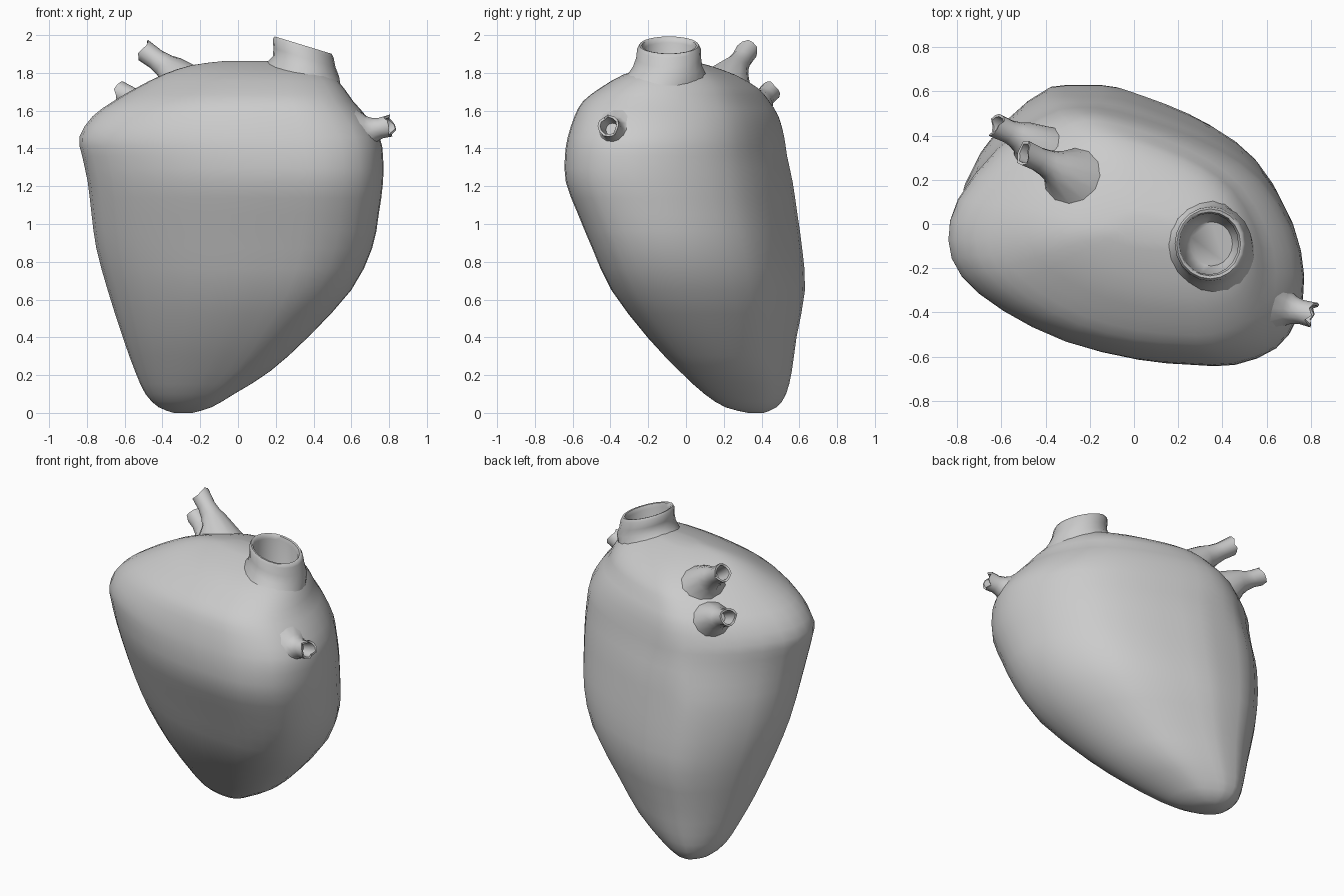
import bpy, bmesh, math, random
from mathutils import Vector

if "Cube" in bpy.data.objects:
    bpy.data.objects.remove(bpy.data.objects["Cube"])

random.seed(4)


def smooth_points(pts, steps, closed):
    """Catmull-Rom resampling of tuples of any size."""
    pts = [Vector(p) for p in pts]
    n, out = len(pts), []
    for i in range(n if closed else n - 1):
        if closed:
            a, b, c, d = (pts[(i + k) % n] for k in (-1, 0, 1, 2))
        else:
            a, b, c, d = (pts[min(max(i + k, 0), n - 1)] for k in (-1, 0, 1, 2))
        for s in range(steps):
            t = s / steps
            out.append(b + (c - a) * (t / 2) + (a * 2 - b * 5 + c * 4 - d) * (t * t / 2)
                       + (b * 3 - a - c * 3 + d) * (t ** 3 / 2))
    if not closed:
        out.append(pts[-1])
    return out


def loft(name, rings, cap_start=True, angle=60):
    """Skin a stack of equal-sized rings and cap the ends."""
    bm = bmesh.new()
    vs = [[bm.verts.new(p) for p in r] for r in rings]
    n = len(vs[0])
    for a, b in zip(vs, vs[1:]):
        for i in range(n):
            j = (i + 1) % n
            bm.faces.new((a[i], a[j], b[j], b[i]))
    if cap_start:
        bm.faces.new(vs[0][::-1])
    bm.faces.new(vs[-1])
    bmesh.ops.recalc_face_normals(bm, faces=bm.faces)
    me = bpy.data.meshes.new(name)
    bm.to_mesh(me)
    bm.free()
    ob = bpy.data.objects.new(name, me)
    bpy.context.collection.objects.link(ob)
    bpy.ops.object.select_all(action='DESELECT')
    bpy.context.view_layer.objects.active = ob
    ob.select_set(True)
    bpy.ops.object.shade_smooth_by_angle(angle=math.radians(angle))
    return ob


def ring(center, normal, r, n, jag=None):
    """Circle around a centre; jag shifts points along the normal."""
    nrm = Vector(normal).normalized()
    u = nrm.cross(Vector((0, 1, 0))).normalized()
    v = nrm.cross(u)
    return [Vector(center) + (u * math.cos(2 * math.pi * i / n) + v * math.sin(2 * math.pi * i / n)) * r
            + nrm * (jag[i] if jag else 0) for i in range(n)]


# Heart body: one outline scaled to the extents of each level
outline = [(-.85, -.02), (-.8, .18), (-.62, .42), (-.42, .58), (-.26, .64), (-.08, .62),
           (.16, .54), (.39, .43), (.58, .28), (.72, .04), (.77, -.2), (.74, -.4),
           (.64, -.55), (.45, -.63), (.25, -.63), (0, -.605), (-.32, -.52), (-.6, -.37), (-.79, -.2)]
unit = [((x + .04) / .81, (y - .005) / .635) for x, y in smooth_points(outline, 2, True)]
# z, xmin, xmax, ymin, ymax
levels = [(0, -.34, -.24, .33, .41), (.03, -.42, -.14, .21, .48), (.1, -.49, -.02, .1, .53),
          (.22, -.545, .17, -.03, .56), (.4, -.61, .37, -.2, .585), (.65, -.69, .6, -.39, .63),
          (.87, -.75, .71, -.49, .615), (1.05, -.775, .745, -.565, .59), (1.22, -.795, .768, -.63, .565),
          (1.36, -.825, .768, -.635, .535), (1.46, -.84, .75, -.62, .52), (1.57, -.77, .68, -.585, .49),
          (1.65, -.66, .61, -.54, .44), (1.72, -.54, .56, -.45, .38), (1.79, -.4, .49, -.33, .26),
          (1.84, -.25, .37, -.18, .12), (1.862, -.08, .2, -.08, .03)]
rings = []
for z, x0, x1, y0, y1 in smooth_points(levels, 2, False):
    # the back left corner is fuller below the shoulder
    k = .2 * max(0, min(1, (1.5 - z) / .4))
    row = []
    for u, v in unit:
        f = 1 + k * max(0, -u * v) if u < 0 < v else 1
        u, v = max(-1, u * f), min(1, v * f)
        row.append(Vector(((x0 + x1) / 2 + u * (x1 - x0) / 2, (y0 + y1) / 2 + v * (y1 - y0) / 2, z)))
    rings.append(row)
body = loft("heart_body", rings)
bpy.context.view_layer.update()


def root_ring(center, r, n):
    """Ring lying on the body surface, sunk slightly."""
    _, loc, nrm, _ = body.closest_point_on_mesh(Vector(center))
    out = []
    for p in ring(loc, nrm, r, n):
        _, q, m, _ = body.closest_point_on_mesh(p)
        out.append(q - m * .006)
    return out


# Main artery stump: flared base, thick rim, open bore
tilt = (.29, 0, .95)
profile = [((.36, -.097, 1.835), .183), ((.352, -.092, 1.88), .172),
           ((.345, -.09, 1.93), .168), ((.345, -.09, 1.947), .158), ((.344, -.09, 1.945), .145),
           ((.34, -.09, 1.92), .138), ((.35, -.09, 1.78), .135), ((.35, -.09, 1.7), .1)]
artery = [root_ring((.37, -.1, 1.82), .235, 20)]
artery += [ring(c, tilt, r, 20) for c, r in profile]


# Small torn vessels: root spread over the body, ragged open tip
def vessel(name, base, tip, root, r):
    a, b = Vector(base), Vector(tip)
    d = b - a
    n = 12
    jag = [random.uniform(-.018, .018) for _ in range(n)]
    stations = [(.32, r * 1.4, 0), (.5, r * 1.1, 0), (.7, r * .95, 0), (1, r, 1),
                (.99, r * .78, 1), (.75, r * .7, 0), (.5, r * .6, 0)]
    loft(name, [root_ring(a, root, n)] +
         [ring(a + d * t, d, rr, n, jag if j else None) for t, rr, j in stations], False)


vessel("upper_vein", (-.28, .22, 1.76), (-.5, .325, 1.92), .14, .058)
vessel("lower_vein", (-.44, .36, 1.61), (-.625, .445, 1.7), .12, .056)
vessel("side_vessel", (.64, -.37, 1.48), (.805, -.41, 1.52), .14, .058)
loft("main_artery", artery, False)

# Bore cut into the body under the artery
cutter = loft("bore_cutter", [ring((.35, -.09, z), tilt, r, 20)
                              for z, r in ((1.66, .12), (1.78, .15), (1.9, .15))])
cutter.hide_render = True
cutter.hide_viewport = True
mod = body.modifiers.new("bore", 'BOOLEAN')
mod.object, mod.operation, mod.solver = cutter, 'DIFFERENCE', 'EXACT'
